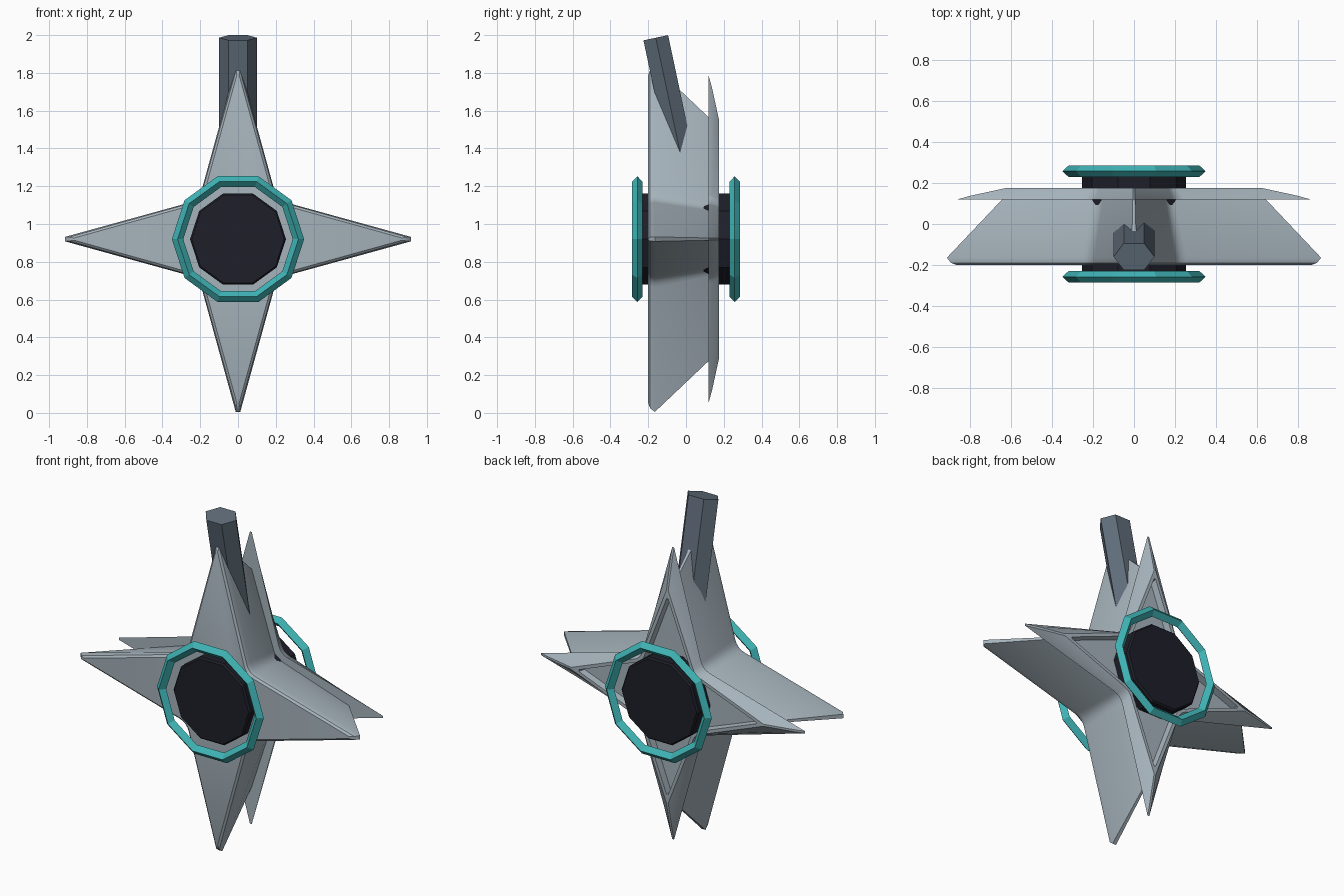
import bpy, bmesh
from math import sin, cos, pi, radians
from mathutils import Vector, Matrix

old = bpy.data.objects.get("Cube")
if old:
    bpy.data.objects.remove(old, do_unlink=True)

CZ = 0.92  # height of the star centre


def material(name, rgb):
    m = bpy.data.materials.new(name)
    m.use_nodes = True
    m.diffuse_color = (*rgb, 1)
    m.node_tree.nodes["Principled BSDF"].inputs["Base Color"].default_value = (*rgb, 1)
    return m


steel = material("pale steel", (0.38, 0.45, 0.50))
dark = material("near black", (0.013, 0.013, 0.022))
teal = material("teal", (0.05, 0.45, 0.46))
slate = material("slate grey", (0.115, 0.15, 0.19))


def finish(name, bm, mat, smooth=None):
    bmesh.ops.recalc_face_normals(bm, faces=bm.faces)
    me = bpy.data.meshes.new(name)
    bm.to_mesh(me)
    bm.free()
    me.materials.append(mat)
    ob = bpy.data.objects.new(name, me)
    bpy.context.collection.objects.link(ob)
    if smooth:
        bpy.ops.object.select_all(action="DESELECT")
        ob.select_set(True)
        bpy.context.view_layer.objects.active = ob
        bpy.ops.object.shade_smooth_by_angle(angle=radians(smooth))
    return ob


def star_outline(y, tip, corner, blunt):
    """Four-pointed star with blunt tips and rounded valleys."""
    a, b = Vector((tip, blunt)), Vector((blunt, tip))
    c = Vector((corner, corner))
    p0, p2 = c.lerp(a, 0.07), c.lerp(b, 0.07)
    valley = [p0.lerp(c, t).lerp(c.lerp(p2, t), t) for t in (0, 0.25, 0.5, 0.75, 1)]
    pts = []
    for k in range(4):
        rot = Matrix.Rotation(k * pi / 2, 2)
        pts += [rot @ p for p in [a] + valley + [b]]
    return [Vector((p.x, y, CZ + p.y)) for p in pts]


def loft(rings):
    """Skin a stack of matching outlines and cap both ends."""
    bm = bmesh.new()
    loops = [[bm.verts.new(p) for p in ring] for ring in rings]
    n = len(loops[0])
    for lo, hi in zip(loops, loops[1:]):
        for i in range(n):
            j = (i + 1) % n
            bm.faces.new((lo[i], lo[j], hi[j], hi[i]))
    bm.faces.new(loops[0])
    bm.faces.new(loops[-1])
    return bm


def polygon(y, r, n=10):
    return [Vector((r * cos(2 * pi * i / n), y, CZ + r * sin(2 * pi * i / n))) for i in range(n)]


# Main star body, chamfered at the front and tapering to the rear
finish("star_body", loft([
    star_outline(-0.20, 0.868, 0.193, 0.006),
    star_outline(-0.19, 0.895, 0.203, 0.010),
    star_outline(-0.165, 0.915, 0.207, 0.012),
    star_outline(0.12, 0.645, 0.163, 0.006),
]), steel, 35)

# Rear star plate with sloping rim and recessed star panel
finish("rear_star_plate", loft([
    star_outline(0.12, 0.865, 0.195, 0.006),
    star_outline(0.138, 0.80, 0.193, 0.006),
    star_outline(0.175, 0.63, 0.18, 0.006),
    star_outline(0.175, 0.58, 0.165, 0.005),
    star_outline(0.135, 0.57, 0.16, 0.005),
]), steel, 25)

# Dark hub running through the middle
finish("hub", loft([
    polygon(-0.25, 0.245), polygon(-0.24, 0.254),
    polygon(0.24, 0.254), polygon(0.25, 0.245),
]), dark)

# Diamond-section hoops, one on each side
for name, y in (("front_ring", -0.258), ("rear_ring", 0.258)):
    bm = bmesh.new()
    section = [(0.03, 0), (0, 0.028), (-0.03, 0), (0, -0.028)]
    loops = [[bm.verts.new(p) for p in polygon(y + dy, 0.32 + dr)] for dr, dy in section]
    for k in range(4):
        a, b = loops[k], loops[(k + 1) % 4]
        for i in range(10):
            j = (i + 1) % 10
            bm.faces.new((a[i], a[j], b[j], b[i]))
    finish(name, bm, teal)

# Leaning six-sided handle, flattened front to back
bm = bmesh.new()
bmesh.ops.create_cone(bm, cap_ends=True, segments=6, radius1=0.1, radius2=0.1, depth=0.7)
angles = sorted(bm.verts, key=lambda v: -abs(v.co.x))
if abs(angles[0].co.x) < 0.095:  # put two corners on the sides
    bmesh.ops.rotate(bm, verts=bm.verts, matrix=Matrix.Rotation(pi / 6, 3, "Z"))
bmesh.ops.scale(bm, verts=bm.verts, vec=(1, 0.77, 1))
bmesh.ops.translate(bm, verts=bm.verts, vec=(0, 0, -0.35))
bmesh.ops.rotate(bm, verts=bm.verts, matrix=Matrix.Rotation(radians(12), 3, "X"))
bmesh.ops.translate(bm, verts=bm.verts, vec=(0, -0.16, 1.986))
finish("handle", bm, slate)
